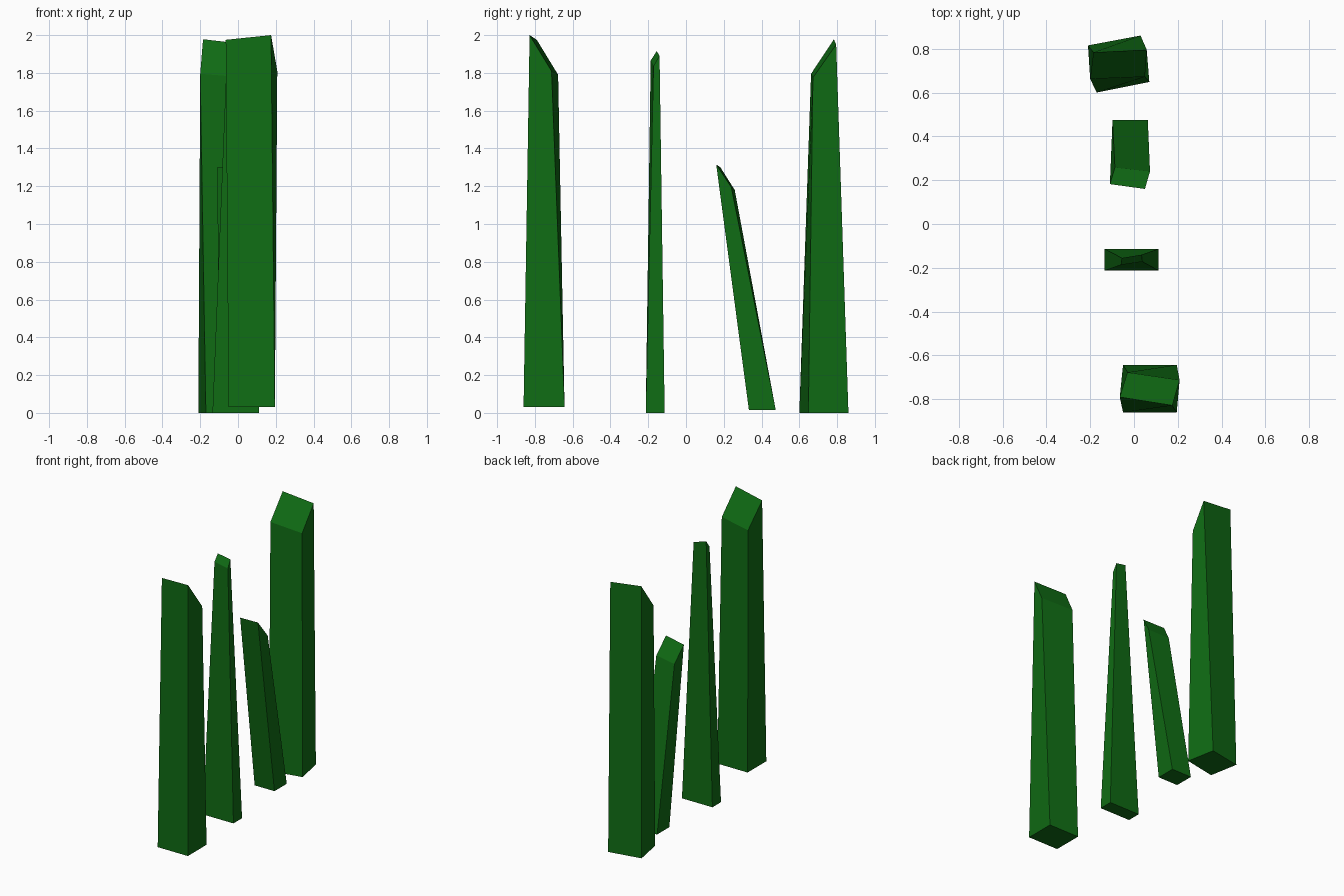
import bpy, bmesh

if "Cube" in bpy.data.objects:
    bpy.data.objects.remove(bpy.data.objects["Cube"])

green = bpy.data.materials.new("green")
green.diffuse_color = (0.005, 0.15, 0.007, 1)
green.use_nodes = True
green.node_tree.nodes["Principled BSDF"].inputs["Base Color"].default_value = green.diffuse_color


def post(name, base_z, base, top):
    """Loft a four-sided footprint up to a slanted four-corner tip.
    Corners run front-left, front-right, back-right, back-left."""
    bm = bmesh.new()
    low = [bm.verts.new((x, y, base_z)) for x, y in base]
    high = [bm.verts.new(p) for p in top]
    bm.faces.new(low[::-1])
    bm.faces.new(high)
    for i in range(4):
        j = (i + 1) % 4
        bm.faces.new((low[i], low[j], high[j], high[i]))
    bmesh.ops.recalc_face_normals(bm, faces=bm.faces)
    mesh = bpy.data.meshes.new(name)
    bm.to_mesh(mesh)
    bm.free()
    mesh.materials.append(green)
    obj = bpy.data.objects.new(name, mesh)
    bpy.context.collection.objects.link(obj)
    return obj


def rect(x0, x1, y0, y1):
    return [(x0, y0), (x1, y0), (x1, y1), (x0, y1)]


# Tall thick post at the front
post("front_post", 0.03, rect(-0.05, 0.195, -0.86, -0.643),
     [(-0.065, -0.79, 1.975), (0.175, -0.828, 2.0),
      (0.208, -0.712, 1.81), (-0.03, -0.677, 1.79)])

# Thin post tapering to a small tip
post("thin_post", 0.0, rect(-0.135, 0.112, -0.213, -0.113),
     [(-0.06, -0.187, 1.865), (0.038, -0.172, 1.835),
      (0.036, -0.14, 1.89), (-0.055, -0.155, 1.915)])

# Short post leaning forwards
post("leaning_post", 0.015, rect(-0.098, 0.063, 0.333, 0.475),
     [(-0.11, 0.182, 1.30), (0.05, 0.16, 1.315),
      (0.073, 0.24, 1.195), (-0.087, 0.258, 1.18)])

# Tall thick post at the back, turned on its base
post("back_post", 0.0,
     [(-0.17, 0.60), (0.07, 0.648), (0.03, 0.86), (-0.21, 0.815)],
     [(-0.2, 0.662, 1.795), (0.05, 0.672, 1.775),
      (0.058, 0.795, 1.95), (-0.185, 0.783, 1.978)])
